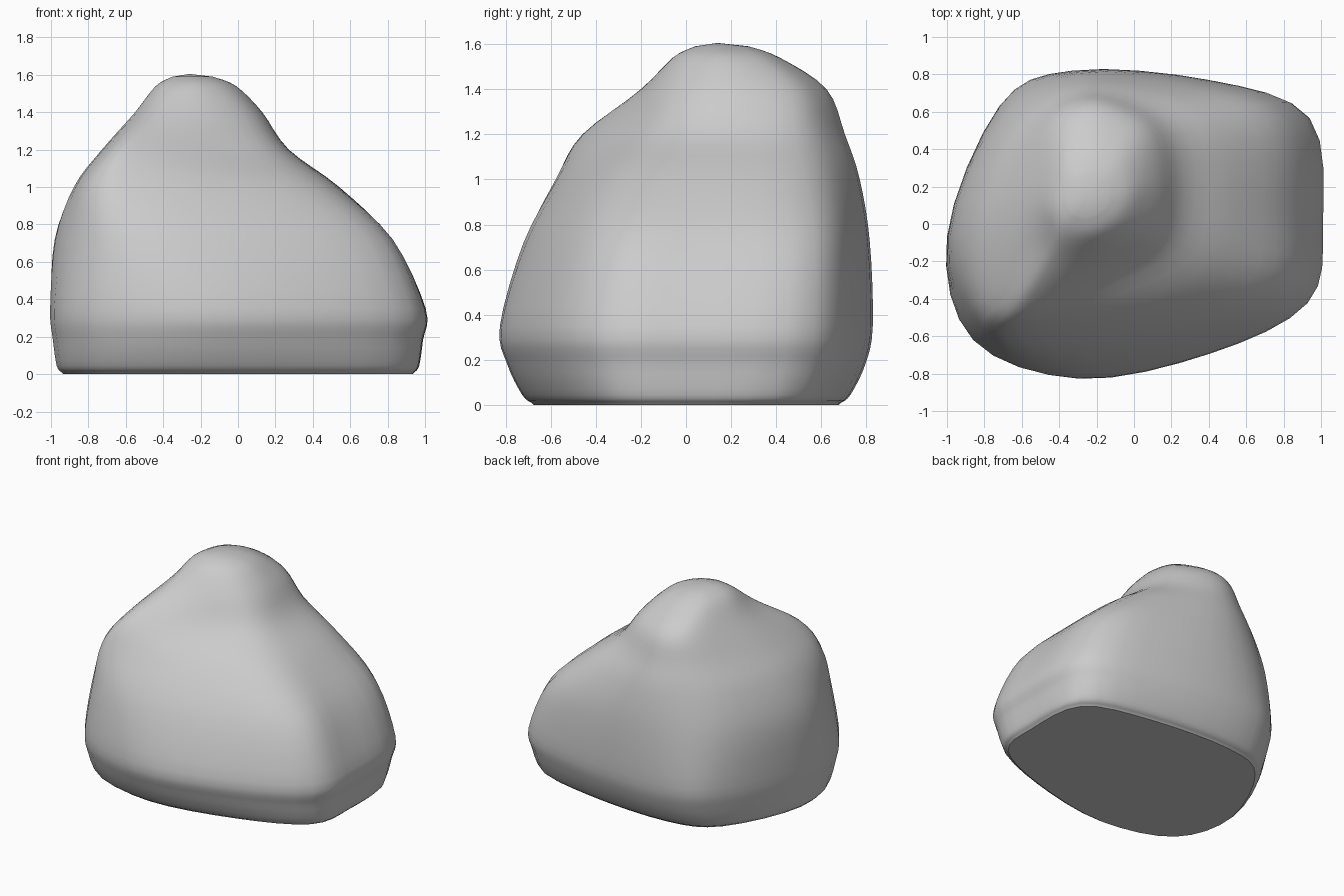
import bpy, bmesh
from mathutils import Vector

if "Cube" in bpy.data.objects:
    bpy.data.objects.remove(bpy.data.objects["Cube"])

# Horizontal outlines of the boulder, counter-clockwise from the right side
OUTLINES = [
    (0.35, [(1.0, .0), (.93, .57), (.4, .77), (-.33, .82), (-.72, .63),
            (-1.0, -.07), (-.86, -.62), (-.3, -.825), (.4, -.69), (.92, -.42)]),
    (0.72, [(.82, .05), (.77, .57), (.32, .755), (-.3, .805), (-.72, .58),
            (-.98, -.05), (-.82, -.58), (-.4, -.72), (.3, -.58), (.77, -.34)]),
    (1.0, [(.54, .1), (.48, .53), (.15, .71), (-.3, .76), (-.66, .53),
           (-.87, .0), (-.80, -.5), (-.5, -.57), (.1, -.43), (.46, -.24)]),
    (1.2, [(.27, .15), (.23, .48), (.03, .64), (-.28, .70), (-.55, .52),
           (-.72, .05), (-.68, -.4), (-.52, -.44), (-.1, -.27), (.19, -.1)]),
    (1.4, [(.13, .2), (.08, .46), (-.07, .58), (-.27, .62), (-.44, .5),
           (-.55, .12), (-.5, -.14), (-.4, -.2), (-.15, -.15), (.06, -.02)]),
    (1.54, [(-.01, .17), (-.05, .33), (-.15, .40), (-.26, .41), (-.38, .33),
            (-.44, .13), (-.41, .0), (-.33, -.05), (-.2, -.05), (-.07, .03)]),
]
SUB = 4
PEAK = Vector((-.26, .14, 1.605))


def spline(p, q, r, s, t):
    return 0.5 * (2*q + (r - p)*t + (2*p - 5*q + 4*r - s)*t*t
                  + (3*q - p - 3*r + s)*t**3)


def smooth_ring(pts):
    n = len(pts)
    return [spline(pts[i-1], pts[i], pts[(i+1) % n], pts[(i+2) % n], k / SUB)
            for i in range(n) for k in range(SUB)]


# Rounded outlines, with the undercut foot below and small crown above
rings = [smooth_ring([Vector((x, y, z)) for x, y in pts]) for z, pts in OUTLINES]
foot = [[Vector((p.x * sx, p.y * sy, z)) for p in rings[0]]
        for sx, sy, z in ((.94, .83, .01), (.965, .88, .045), (.985, .96, .18))]
crown = [PEAK + Vector(((p.x - PEAK.x) * .5, (p.y - PEAK.y) * .5, -.015))
         for p in rings[-1]]
rings = foot + rings + [crown]

# Smooth vertical interpolation between outlines
levels = []
last = len(rings) - 1
for i in range(last):
    a, b, c, d = (rings[min(max(j, 0), last)] for j in (i-1, i, i+1, i+2))
    for k in range(SUB):
        levels.append([spline(*q, k / SUB) for q in zip(a, b, c, d)])
levels.append(rings[-1])
base = [Vector((p.x * .99, p.y * .985, 0)) for p in levels[0]]
levels.insert(0, base)

# Skin the boulder
bm = bmesh.new()
rows = [[bm.verts.new(p) for p in ring] for ring in levels]
n = len(rows[0])
for lo, hi in zip(rows, rows[1:]):
    for i in range(n):
        j = (i + 1) % n
        bm.faces.new((lo[i], lo[j], hi[j], hi[i]))
bm.faces.new(rows[0][::-1])
tip = bm.verts.new(PEAK)
for i in range(n):
    bm.faces.new((rows[-1][i], rows[-1][(i + 1) % n], tip))
bmesh.ops.recalc_face_normals(bm, faces=bm.faces)

mesh = bpy.data.meshes.new("boulder")
bm.to_mesh(mesh)
bm.free()
boulder = bpy.data.objects.new("boulder", mesh)
bpy.context.collection.objects.link(boulder)
bpy.context.view_layer.objects.active = boulder
boulder.select_set(True)
bpy.ops.object.shade_smooth_by_angle(angle=0.7)
